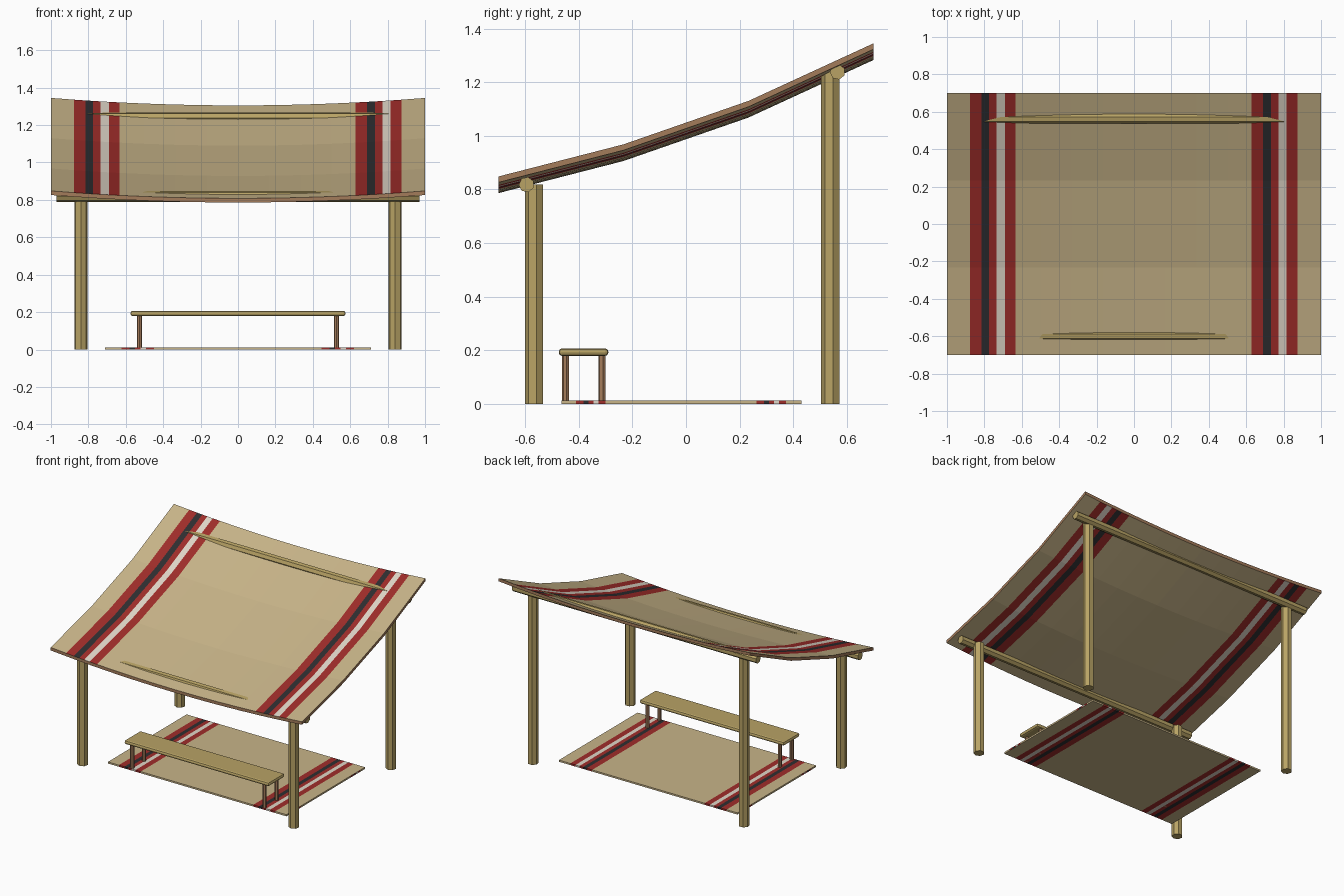
import bpy, bmesh
from math import sin, cos, tau
from mathutils import Vector

cube = bpy.data.objects.get("Cube")
if cube:
    bpy.data.objects.remove(cube)


def material(name, rgb):
    m = bpy.data.materials.new(name)
    m.use_nodes = True
    m.diffuse_color = (*rgb, 1)
    m.node_tree.nodes["Principled BSDF"].inputs["Base Color"].default_value = (*rgb, 1)
    return m


CLOTH = material("tan cloth", (0.58, 0.46, 0.25))
RED = material("red stripe", (0.35, 0.026, 0.023))
DARK = material("charcoal stripe", (0.027, 0.027, 0.03))
CREAM = material("cream stripe", (0.75, 0.68, 0.58))
WOOD = material("pole wood", (0.48, 0.365, 0.13))
BROWN = material("brown wood", (0.37, 0.20, 0.105))
FABRIC = [CLOTH, RED, DARK, CREAM, BROWN]

# Woven pattern as fractions of the width: one band near each end
BAND = [0, 0.031, 0.052, 0.072, 0.0935, 0.1225]
BAND_SLOTS = [1, 2, 1, 3, 1]
BAND_STARTS = (0.061, 0.814)
CUTS = [s + b for s in BAND_STARTS for b in BAND]


def stripe_slot(f):
    for start in BAND_STARTS:
        for lo, hi, slot in zip(BAND, BAND[1:], BAND_SLOTS):
            if start + lo < f < start + hi:
                return slot
    return 0


def finish(name, bm, mats):
    bmesh.ops.recalc_face_normals(bm, faces=bm.faces)
    mesh = bpy.data.meshes.new(name)
    bm.to_mesh(mesh)
    bm.free()
    for m in mats:
        mesh.materials.append(m)
    obj = bpy.data.objects.new(name, mesh)
    bpy.context.collection.objects.link(obj)
    return obj


def sheet(name, xs, ys, top, thick, slot_rule):
    """Thick cloth sheet over a grid, with faces coloured by slot_rule(centre, normal)."""
    bm = bmesh.new()
    rows = [[bm.verts.new((x, y, top(x, y))) for x in xs] for y in ys]
    for a, b in zip(rows, rows[1:]):
        for i in range(len(xs) - 1):
            bm.faces.new((a[i], a[i + 1], b[i + 1], b[i]))
    ext = bmesh.ops.extrude_face_region(bm, geom=bm.faces[:], use_keep_orig=True)
    for v in ext["geom"]:
        if isinstance(v, bmesh.types.BMVert):
            v.co.z -= thick
    bmesh.ops.recalc_face_normals(bm, faces=bm.faces)
    bm.normal_update()
    for f in bm.faces:
        f.material_index = slot_rule(f.calc_center_median(), f.normal)
    return finish(name, bm, FABRIC)


def pole(name, start, end, radius, mat, sides=7):
    """Seven-sided pole with one corner towards the front."""
    start, end = Vector(start), Vector(end)
    axis = (end - start).normalized()
    front = Vector((0, -1, 0))
    side = axis.cross(front)
    bm = bmesh.new()
    rings = []
    for p in (start, end):
        rings.append([bm.verts.new(p + radius * (front * cos(tau * i / sides) + side * sin(tau * i / sides)))
                      for i in range(sides)])
        bm.faces.new(rings[-1])
    for i in range(sides):
        j = (i + 1) % sides
        bm.faces.new((rings[0][i], rings[0][j], rings[1][j], rings[1][i]))
    return finish(name, bm, [mat])


# Sagging canopy, striped on both faces with a brown rim
SLOPE = [(-0.7, 0.848), (-0.233, 0.968), (0.233, 1.13), (0.7, 1.345)]
heights = dict(SLOPE)
canopy_xs = sorted([2 * c - 1 for c in CUTS] + [-1 + i / 6 for i in range(13)])


def canopy_slot(c, n):
    return stripe_slot((c.x + 1) / 2) if abs(n.z) > 0.5 else 4


sheet("canopy", canopy_xs, [y for y, z in SLOPE],
      lambda x, y: heights[y] - 0.04 * (1 - x * x), 0.022, canopy_slot)

# Ground mat, striped on its edges too
MX, MY, MYC = 0.71, 0.447, -0.017


def mat_slot(c, n):
    if abs(n.x) > 0.5:
        return stripe_slot((c.y - MYC + MY) / (2 * MY))
    return stripe_slot((c.x + MX) / (2 * MX))


fractions = [0] + CUTS + [1]
sheet("ground_mat", [MX * (2 * f - 1) for f in fractions],
      [MYC + MY * (2 * f - 1) for f in fractions],
      lambda x, y: 0.012, 0.012, mat_slot)

# Upright posts and the beams that carry the canopy
for place, post_y, beam_y, z in (("front", -0.565, -0.595, 0.818), ("back", 0.54, 0.565, 1.238)):
    pole(place + "_beam", (-0.97, beam_y, z), (0.97, beam_y, z), 0.029, WOOD)
    for side, s in (("left", 1), ("right", -1)):
        pole(f"{place}_{side}_post", (s * 0.84, post_y, 0), (s * 0.84, post_y, z), 0.036, WOOD)

# Bench seat with softened edges
bm = bmesh.new()
bmesh.ops.create_cube(bm, size=1)
for v in bm.verts:
    v.co = (v.co.x * 1.15, v.co.y * 0.185 - 0.382, v.co.z * 0.028 + 0.193)
seat = finish("bench_seat", bm, [WOOD])
bevel = seat.modifiers.new("soft_edges", "BEVEL")
bevel.width = 0.012
bevel.segments = 2

# Bench legs
for side, s in (("left", 1), ("right", -1)):
    for place, y in (("front", -0.449), ("back", -0.313)):
        pole(f"bench_{place}_{side}_leg", (s * 0.527, y, 0), (s * 0.527, y, 0.185), 0.014, BROWN)
